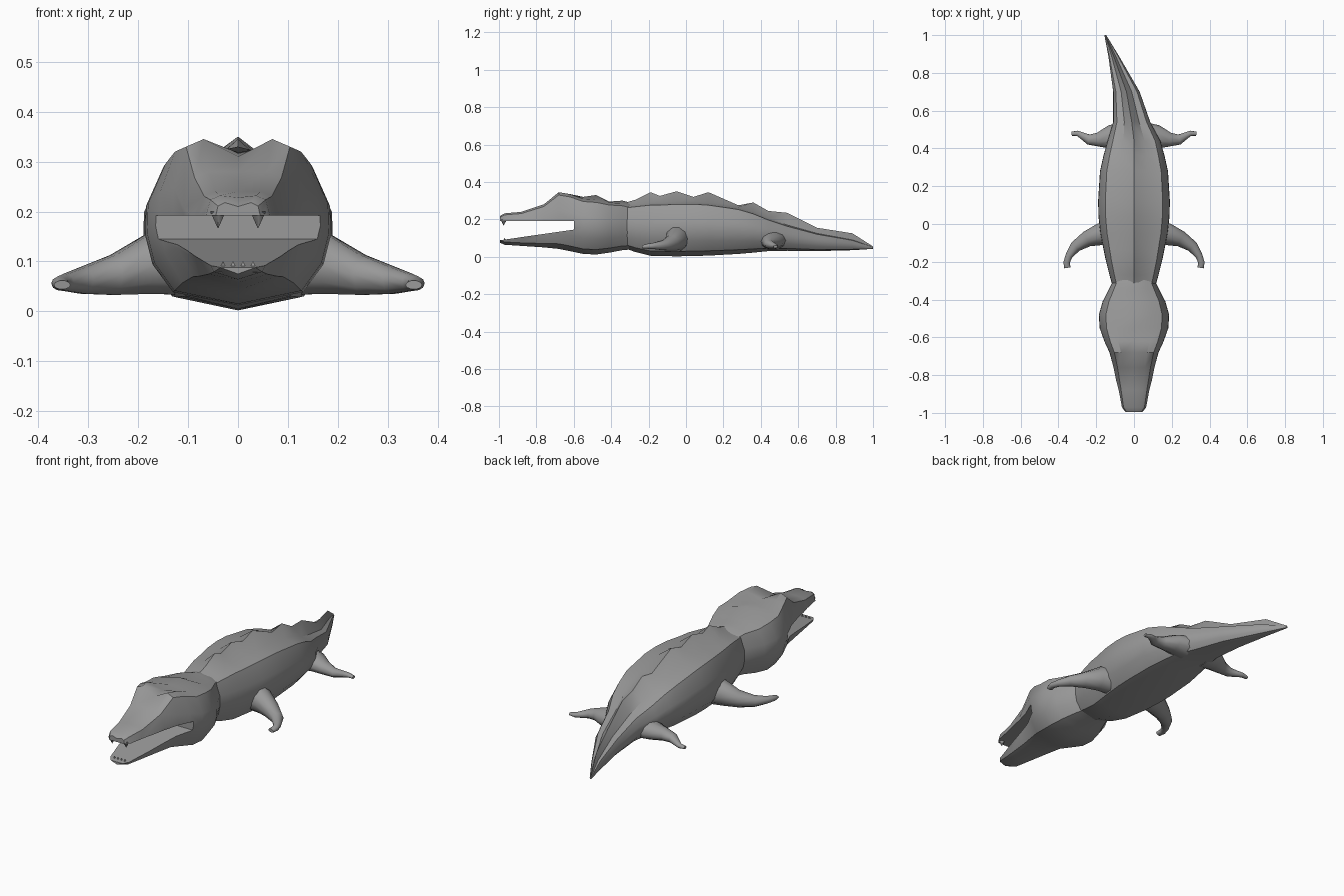
import bpy, bmesh, math
from mathutils import Vector

cube = bpy.data.objects.get("Cube")
if cube:
    bpy.data.objects.remove(cube)

grey = bpy.data.materials.new("hide grey")
grey.use_nodes = True
colour = (0.32, 0.32, 0.32, 1)
grey.diffuse_color = colour
grey.node_tree.nodes["Principled BSDF"].inputs["Base Color"].default_value = colour


def finish(name, bm):
    bmesh.ops.recalc_face_normals(bm, faces=bm.faces)
    mesh = bpy.data.meshes.new(name)
    bm.to_mesh(mesh)
    bm.free()
    obj = bpy.data.objects.new(name, mesh)
    bpy.context.collection.objects.link(obj)
    mesh.materials.append(grey)
    return obj


def smooth(obj, degrees=35):
    bpy.ops.object.select_all(action="DESELECT")
    obj.select_set(True)
    bpy.context.view_layer.objects.active = obj
    bpy.ops.object.shade_smooth_by_angle(angle=math.radians(degrees))


def loft(name, rings):
    bm = bmesh.new()
    loops = [[bm.verts.new(p) for p in ring] for ring in rings]
    for a, b in zip(loops, loops[1:]):
        for i in range(len(a)):
            j = (i + 1) % len(a)
            bm.faces.new((a[i], a[j], b[j], b[i]))
    bm.faces.new(loops[0])
    bm.faces.new(loops[-1])
    return finish(name, bm)


def section(y, cx, w, low, top, ridge, inner):
    """Mirrored cross-section: keel, flank, shoulder, inner top and ridge."""
    h = top - low
    half = [(0.7, 0.09), (0.92, 0.28), (1, 0.48), (0.99, 0.68),
            (0.8, 0.95), (inner, 1)]
    right = [(cx + w * u, y, low + h * v) for u, v in half]
    left = [(cx - w * u, y, low + h * v) for u, v in reversed(half)]
    return [(cx, y, low)] + right + [(cx, y, ridge)] + left


# Trunk and tail: y, centre x, half width, underside, back, ridge
trunk = [
    (-0.34, 0, 0.11, 0.05, 0.27, 0.285),
    (-0.27, 0, 0.13, 0.025, 0.28, 0.305),
    (-0.19, 0, 0.15, 0.005, 0.29, 0.345),
    (-0.14, 0, 0.16, 0.004, 0.29, 0.325),
    (-0.05, 0, 0.178, 0.002, 0.295, 0.35),
    (0.04, 0, 0.188, 0.004, 0.295, 0.32),
    (0.12, 0, 0.19, 0.006, 0.29, 0.345),
    (0.28, 0, 0.18, 0.015, 0.265, 0.275),
    (0.36, 0, 0.162, 0.022, 0.24, 0.29),
    (0.44, 0, 0.14, 0.03, 0.205, 0.245),
    (0.54, -0.012, 0.098, 0.032, 0.17, 0.235),
    (0.7, -0.04, 0.07, 0.03, 0.125, 0.155),
    (0.89, -0.108, 0.028, 0.035, 0.09, 0.125),
    (1.0, -0.152, 0.005, 0.042, 0.052, 0.055),
]
smooth(loft("trunk_and_tail", [section(*s, 0.4) for s in trunk]))

# Head: y, centre x, half width, underside, brow, centre
skull = [
    (-0.28, 0, 0.10, 0.04, 0.27, 0.285),
    (-0.34, 0, 0.13, 0.035, 0.285, 0.30),
    (-0.41, 0, 0.166, 0.022, 0.29, 0.295),
    (-0.48, 0, 0.186, 0.012, 0.305, 0.33),
    (-0.55, 0, 0.182, 0.015, 0.31, 0.32),
    (-0.62, 0, 0.158, 0.03, 0.335, 0.318),
    (-0.68, 0, 0.13, 0.042, 0.345, 0.31),
    (-0.76, 0, 0.109, 0.05, 0.28, 0.28),
    (-0.88, 0, 0.085, 0.058, 0.24, 0.24),
    (-0.97, 0, 0.069, 0.064, 0.232, 0.228),
    (-0.995, 0, 0.05, 0.075, 0.218, 0.21),
]
head = loft("head", [section(*s, 0.53) for s in skull])

# Open mouth, cut as a wedge
wedge = [(-0.60, 0.145), (-1.1, 0.073), (-1.1, 0.192), (-0.60, 0.192)]
cutter = loft("mouth_cutter", [[(x, y, z) for y, z in wedge] for x in (-0.4, 0.4)])
cutter.hide_render = True
cut = head.modifiers.new("mouth", "BOOLEAN")
cut.object = cutter
cut.solver = "EXACT"
bpy.context.view_layer.objects.active = head
bpy.ops.object.modifier_apply(modifier=cut.name)
bpy.data.objects.remove(cutter)
smooth(head)


# Teeth: two upper fangs and a row of small lower teeth
def tooth(name, x, y, z, radius, length):
    bm = bmesh.new()
    bmesh.ops.create_cone(bm, segments=6, radius1=radius, radius2=0.001,
                          depth=abs(length), cap_ends=True)
    for v in bm.verts:
        v.co.z *= math.copysign(1, length)
        v.co += Vector((x, y, z + length / 2))
    smooth(finish(name, bm), 65)


for side in (-1, 1):
    tooth("upper_fang", side * 0.04, -0.975, 0.20, 0.018, -0.033)
for i in range(4):
    tooth("lower_tooth", (i - 1.5) * 0.02, -0.97, 0.078, 0.011, 0.022)


def limb(name, path, side):
    """Tapered limb: x, y, z, horizontal radius, vertical radius."""
    rings = []
    for i, (x, y, z, a, b) in enumerate(path):
        before, after = path[max(i - 1, 0)], path[min(i + 1, len(path) - 1)]
        along = Vector((after[0] - before[0], after[1] - before[1])).normalized()
        ring = []
        for k in range(10):
            t = math.tau * k / 10
            u = a * math.cos(t)
            ring.append((side * (x - along.y * u), y + along.x * u,
                         z + b * math.sin(t)))
        rings.append(ring)
    smooth(loft(name, rings), 60)


front_leg = [
    (0.10, -0.04, 0.10, 0.07, 0.07),
    (0.18, -0.055, 0.095, 0.058, 0.063),
    (0.25, -0.08, 0.073, 0.042, 0.042),
    (0.31, -0.12, 0.062, 0.030, 0.028),
    (0.345, -0.17, 0.058, 0.019, 0.018),
    (0.357, -0.205, 0.056, 0.017, 0.014),
    (0.352, -0.232, 0.053, 0.017, 0.009),
]
hind_leg = [
    (0.06, 0.46, 0.09, 0.08, 0.055),
    (0.13, 0.46, 0.085, 0.062, 0.045),
    (0.19, 0.447, 0.075, 0.037, 0.032),
    (0.24, 0.447, 0.066, 0.027, 0.023),
    (0.275, 0.468, 0.06, 0.018, 0.016),
    (0.30, 0.48, 0.056, 0.014, 0.012),
    (0.33, 0.478, 0.053, 0.011, 0.007),
]
for side, label in ((1, "left"), (-1, "right")):
    limb(label + "_front_leg", front_leg, side)
    limb(label + "_hind_leg", hind_leg, side)
